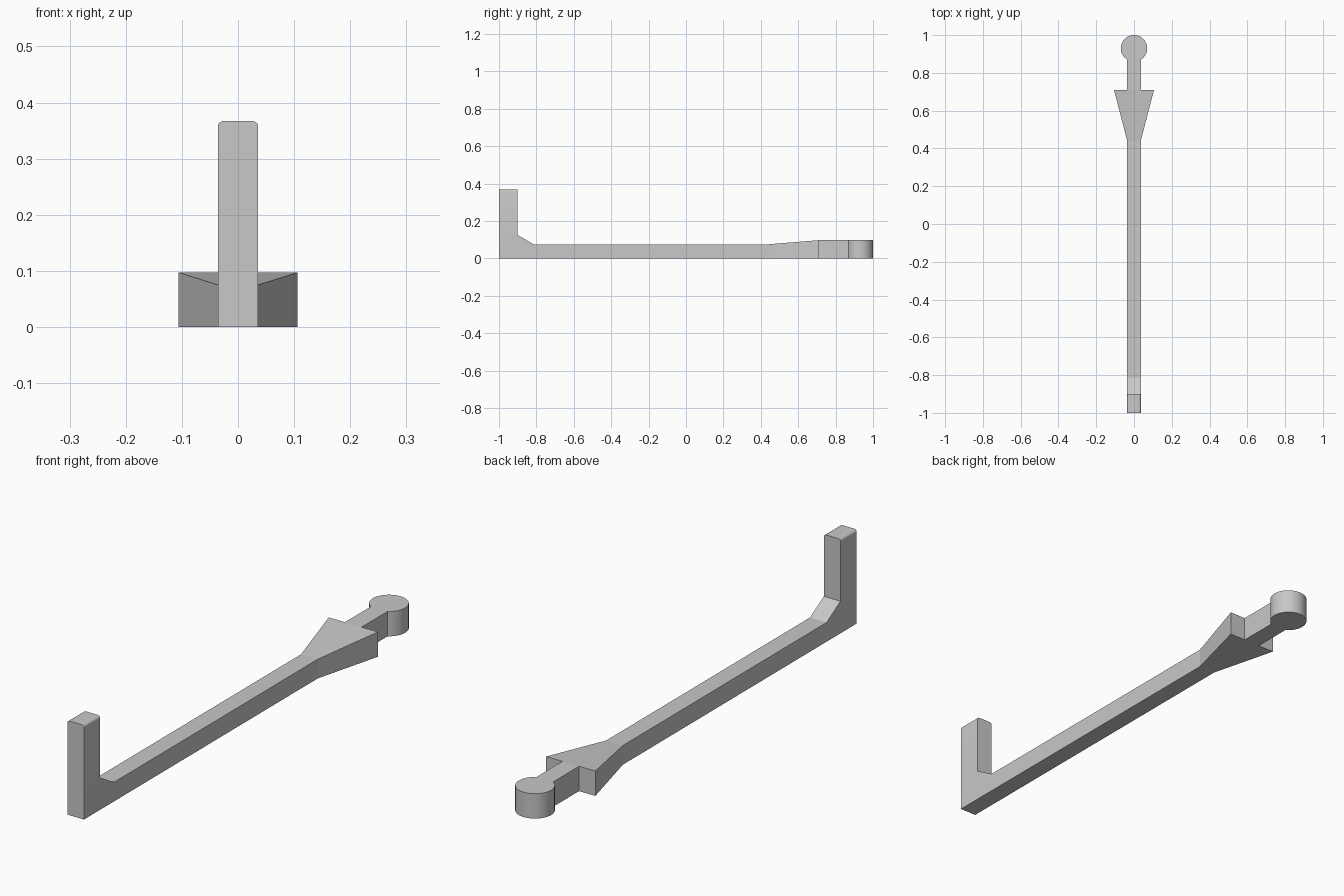
import bpy, bmesh, math
from mathutils import Vector

cube = bpy.data.objects.get("Cube")
if cube:
    bpy.data.objects.remove(cube, do_unlink=True)

HALF = 0.036                  # half width of the rod
ROD_Z, HEAD_Z = 0.075, 0.097  # heights of rod and head
RAMP, BARB = 0.44, 0.71       # start and end of the barb along y
RADIUS = 0.07                 # knob radius

grey = bpy.data.materials.new("plain grey")
grey.use_nodes = True
colour = (0.58, 0.58, 0.58, 1)
grey.diffuse_color = colour
grey.node_tree.nodes["Principled BSDF"].inputs["Base Color"].default_value = colour


def prism(name, lower, upper, rounded=None):
    """Solid between two matching outlines, with optional rounded edges."""
    bm = bmesh.new()
    a = [bm.verts.new(p) for p in lower]
    b = [bm.verts.new(p) for p in upper]
    bm.faces.new(a[::-1])
    bm.faces.new(b)
    for i in range(len(a)):
        j = (i + 1) % len(a)
        bm.faces.new((a[i], a[j], b[j], b[i]))
    bmesh.ops.recalc_face_normals(bm, faces=bm.faces)
    if rounded:
        edges = [e for e in bm.edges if rounded(e)]
        bmesh.ops.bevel(bm, geom=edges, offset=0.01, segments=4,
                        profile=0.5, affect='EDGES')
    mesh = bpy.data.meshes.new(name)
    bm.to_mesh(mesh)
    bm.free()
    mesh.materials.append(grey)
    obj = bpy.data.objects.new(name, mesh)
    bpy.context.collection.objects.link(obj)
    bpy.ops.object.select_all(action='DESELECT')
    obj.select_set(True)
    bpy.context.view_layer.objects.active = obj
    bpy.ops.object.shade_smooth_by_angle(angle=math.radians(30))
    return obj


# Rod with upright handle and gusset: side profile drawn across the width
profile = [(-1, 0), (RAMP, 0), (RAMP, ROD_Z), (-0.815, ROD_Z),
           (-0.9, 0.125), (-0.9, 0.367), (-1, 0.367)]


def handle_top_side(edge):
    p, q = (v.co for v in edge.verts)
    return min(p.z, q.z) > 0.36 and abs(p.x - q.x) < 1e-5


prism("rod_and_handle",
      [(-HALF, y, z) for y, z in profile],
      [(HALF, y, z) for y, z in profile], handle_top_side)

# Barb: widens and rises toward the head
barb = [(-HALF, RAMP, ROD_Z), (HALF, RAMP, ROD_Z),
        (0.106, BARB, HEAD_Z), (-0.106, BARB, HEAD_Z)]
prism("barb", [(x, y, 0) for x, y, z in barb], barb)

# Neck and round knob in one outline
start = -math.acos(HALF / RADIUS)
sweep = math.pi - 2 * start
steps = 48
outline = [Vector((-HALF, BARB)), Vector((HALF, BARB))]
for i in range(steps + 1):
    t = start + sweep * i / steps
    outline.append(Vector((RADIUS * math.cos(t), 1 - RADIUS + RADIUS * math.sin(t))))
prism("neck_and_knob",
      [(p.x, p.y, 0) for p in outline],
      [(p.x, p.y, HEAD_Z) for p in outline])
